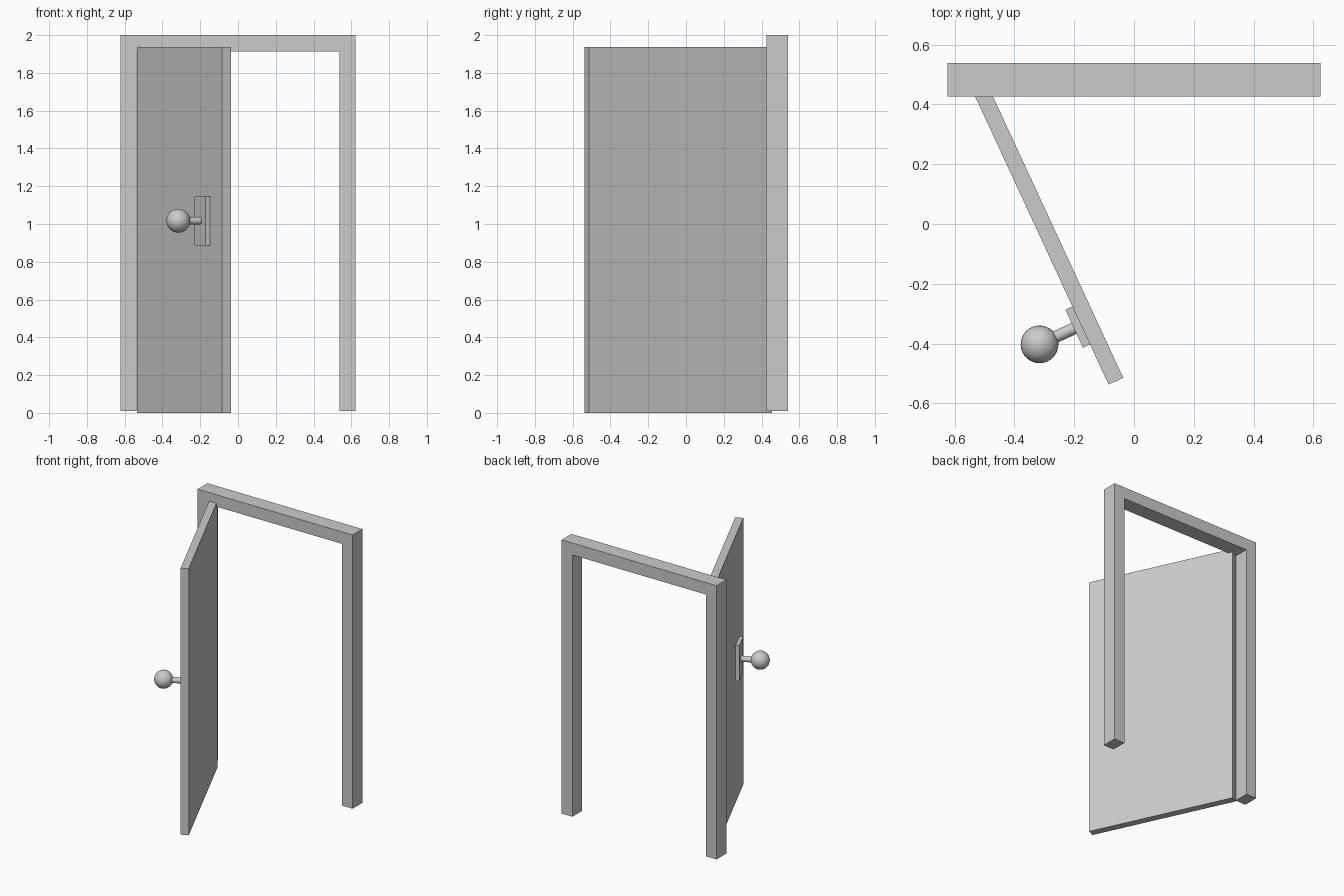
import bpy, math
from mathutils import Matrix

if "Cube" in bpy.data.objects:
    bpy.data.objects.remove(bpy.data.objects["Cube"])

# Door frame of reference: origin at the free outer corner,
# local x runs along the leaf to the hinge, local y points out of the handle face
HINGED = Matrix.Translation((-0.085, -0.537, 0)) @ Matrix.Rotation(math.radians(114.85), 4, 'Z')


def finish(name, matrix):
    ob = bpy.context.object
    ob.name = name
    ob.data.transform(matrix)
    return ob


def box(name, lo, hi, space=Matrix()):
    bpy.ops.mesh.primitive_cube_add(size=1)
    centre = [(a + b) / 2 for a, b in zip(lo, hi)]
    size = [b - a for a, b in zip(lo, hi)]
    return finish(name, space @ Matrix.Translation(centre) @ Matrix.Diagonal((*size, 1)))


# Door frame: two posts and the lintel between them
for side, name in ((-1, "left_post"), (1, "right_post")):
    xs = sorted((side * 0.537, side * 0.623))
    box(name, (xs[0], 0.426, 0.01), (xs[1], 0.539, 2.0))
box("lintel", (-0.537, 0.426, 1.913), (0.537, 0.539, 2.0))

# Open door leaf
box("door_leaf", (0, -0.054, 0), (1.068, 0, 1.938), HINGED)

# Handle: back plate, stem and knob on the outer face
box("handle_plate", (0.148, 0, 0.885), (0.288, 0.026, 1.145), HINGED)

bpy.ops.mesh.primitive_cylinder_add(vertices=32, radius=0.02, depth=0.13)
finish("knob_stem", HINGED @ Matrix.Translation((0.219, 0.075, 1.017))
       @ Matrix.Rotation(math.pi / 2, 4, 'X'))
bpy.ops.object.shade_smooth_by_angle()

bpy.ops.mesh.primitive_uv_sphere_add(segments=32, ring_count=16, radius=0.063)
finish("knob", HINGED @ Matrix.Translation((0.219, 0.153, 1.017)))
bpy.ops.object.shade_smooth_by_angle()
